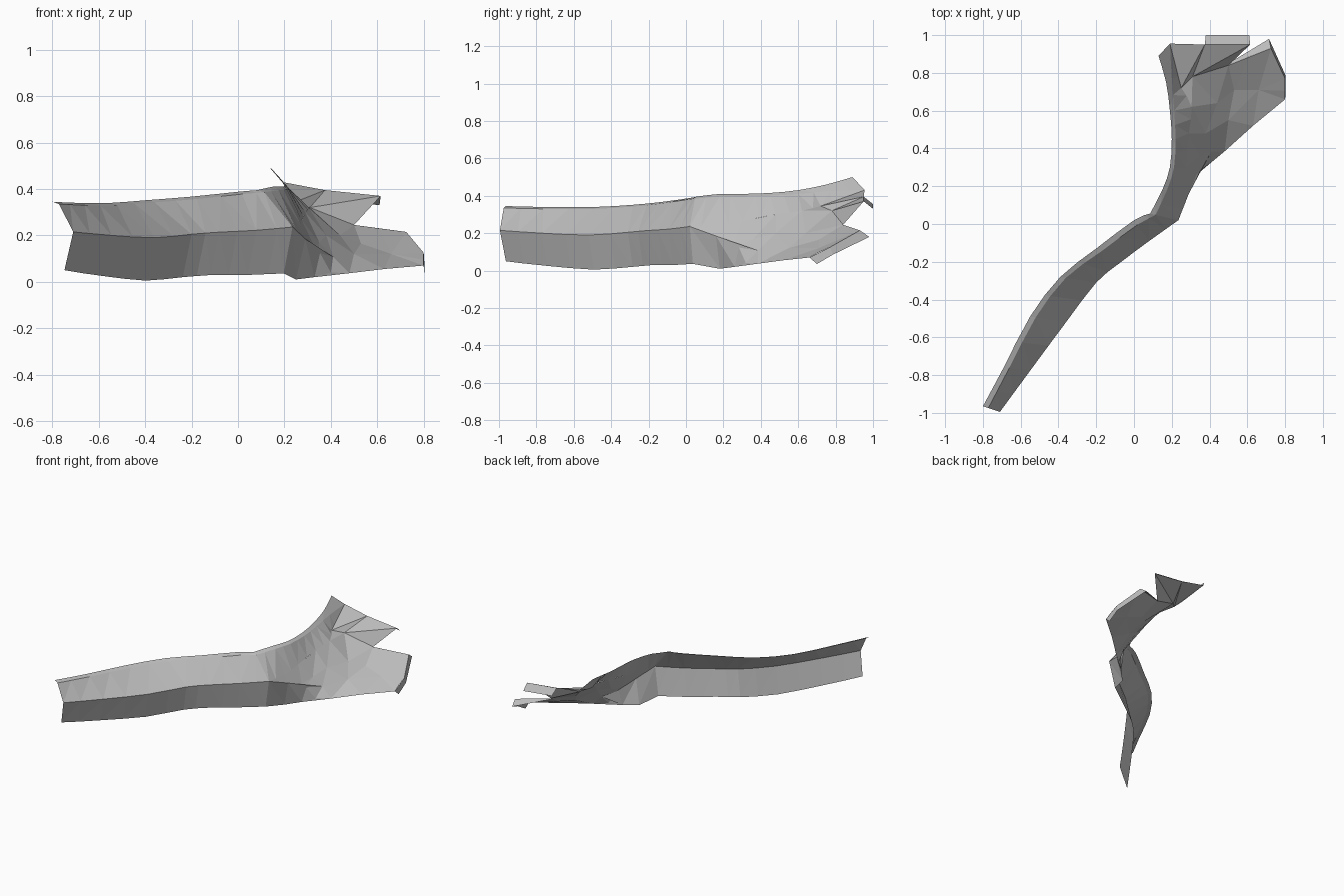
import bpy, bmesh
from mathutils import Vector as V

rock = bpy.data.materials.new("rock_grey")
rock.diffuse_color = (0.5, 0.5, 0.5, 1)


def make(name, points, faces):
    """Open flat-shaded sheet from points and index faces."""
    me = bpy.data.meshes.new(name)
    me.from_pydata([tuple(p) for p in points], [], faces)
    me.materials.append(rock)
    bm = bmesh.new()
    bm.from_mesh(me)
    bmesh.ops.remove_doubles(bm, verts=bm.verts, dist=0.0005)
    bmesh.ops.triangulate(bm, faces=bm.faces)
    bmesh.ops.recalc_face_normals(bm, faces=bm.faces)
    if sum(f.normal.z * f.calc_area() for f in bm.faces) < 0:
        bmesh.ops.reverse_faces(bm, faces=bm.faces)
    bm.to_mesh(me)
    bm.free()
    bpy.context.collection.objects.link(bpy.data.objects.new(name, me))


def loft(name, rows):
    """Skin quads between rows of equal length."""
    n = len(rows[0])
    make(name, [p for r in rows for p in r],
         [(i * n + j, i * n + j + 1, (i + 1) * n + j + 1, (i + 1) * n + j)
          for i in range(len(rows) - 1) for j in range(n - 1)])


def smooth(pts):
    """Insert one Catmull-Rom point between neighbours."""
    out = []
    for i in range(len(pts) - 1):
        a, b = pts[i], pts[i + 1]
        p, q = pts[max(i - 1, 0)], pts[min(i + 2, len(pts) - 1)]
        out += [a, (a + b) * 0.5625 - (p + q) * 0.0625]
    return out + [pts[-1]]


# long winding ledge: rim line and brow line, wall tucked under the brow
rim = smooth([V(p) for p in [(-.80, -.965, .345), (-.69, -.76, .34), (-.55, -.49, .34),
                             (-.39, -.28, .352), (-.20, -.13, .367), (0, .02, .388), (.085, .055, .395)]])
brow = smooth([V(p) for p in [(-.71, -.995, .215), (-.545, -.77, .2), (-.36, -.52, .19),
                              (-.20, -.31, .205), (-.08, -.21, .214), (.08, -.09, .222), (.235, .02, .236)]])
rows = []
for k, (l, m) in enumerate(zip(rim, brow)):
    d = (m - l)
    d.z = 0
    t = l + d.normalized() * .03 + V((0, 0, -.01))
    drop = .165 + .02 * min(1, k / 4) + .015 * max(0, k - 8) / 4
    rows.append([l, t, m, m + V((-.038, .032 - .015 * k / 12, -drop))])
loft("winding_ledge", rows)

# rising ridge that turns up behind the flare: rim, inner rim, foot of slope
j = rows[-1]
ridge_rim = smooth([j[0]] + [V(p) for p in [(.15, .18, .41), (.19, .30, .41), (.20, .45, .415),
                                            (.19, .60, .43), (.17, .75, .46), (.13, .89, .5)]])
ridge_in = smooth([j[1]] + [V(p) for p in [(.175, .18, .395), (.212, .30, .397), (.22, .45, .4),
                                           (.213, .60, .41), (.2, .77, .425), (.19, .955, .43)]])
foot = [j[2]] + [V(p) for p in [(.262, .16, .235), (.275, .30, .265), (.29, .48, .3),
                                (.305, .62, .32), (.25, .72, .345)]]
foot = smooth(foot)
foot += [V((.235, .78, .36)), ridge_in[-1]]
loft("rising_ridge", list(zip(ridge_rim, ridge_in, foot)))

# wall turning the corner under the brow
make("corner_wall", [j[2], j[3], (.25, .18, .01), (.33, .26, .02), (.41, .385, .107), (.29, .16, .185)],
     [(0, 1, 2), (0, 2, 5), (5, 2, 3), (5, 3, 4)])

# lower flap: sloping fan from the ridge foot down to the ground edge
fan = [[(.235, .02, .236), (.262, .16, .235), (.275, .30, .265), (.29, .48, .30), (.305, .62, .32), (.31, .78, .32)],
       [(.29, .16, .185), (.33, .26, .15), (.35, .36, .17), (.38, .48, .2), (.44, .64, .2), (.50, .84, .245)],
       [(.29, .16, .185), (.35, .28, .13), (.41, .385, .107), (.50, .55, .12), (.53, .71, .165), (.61, .885, .23)],
       [(.33, .26, .02), (.40, .32, .04), (.48, .385, .037), (.63, .52, .055), (.66, .71, .12), (.725, .93, .215)],
       [(.33, .26, .02), (.48, .385, .037), (.63, .52, .055), (.80, .66, .07), (.80, .705, .095), (.80, .77, .125)]]
loft("lower_flap", fan)

# thin turned-down rim round the lower flap
edge = [fan[1][5], fan[3][5], fan[4][5], fan[4][3]]
loft("lower_flap_rim", [edge, [(.5, .85, .24), (.715, .98, .18), (.803, .785, .085), (.803, .70, .035)]])

# upper flap: two broken tongues and a turned-down end
make("upper_flap", [(.19, .955, .43), (.25, .72, .345), (.375, .95, .395), (.31, .78, .32),
                    (.615, .95, .37), (.50, .84, .245), (.305, .62, .32), (.61, 1, .33), (.38, 1, .355)],
     [(0, 1, 2), (1, 3, 2), (1, 6, 3), (2, 3, 4), (3, 5, 4), (2, 4, 7, 8)])
